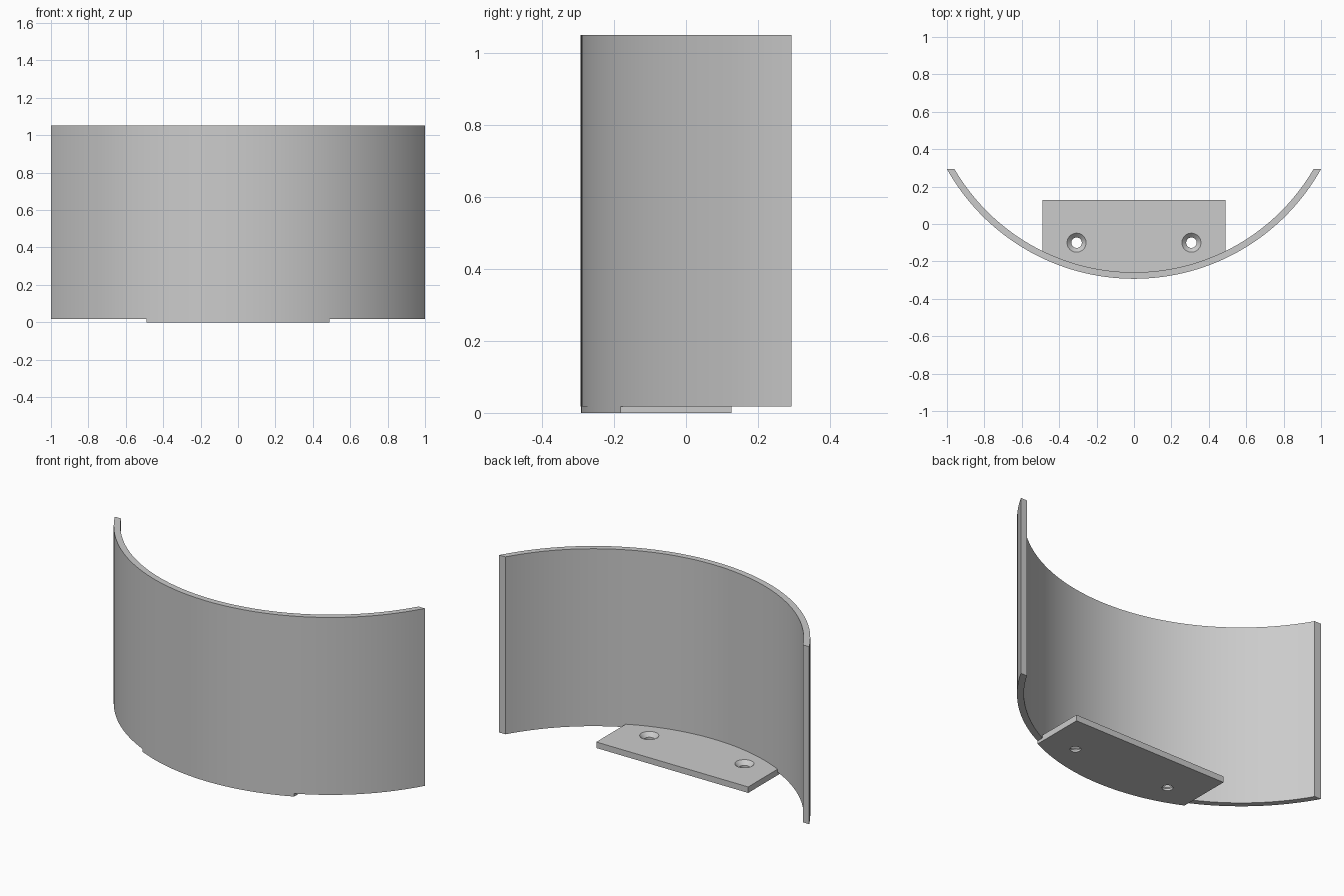
import bpy, bmesh, math

if "Cube" in bpy.data.objects:
    bpy.data.objects.remove(bpy.data.objects["Cube"])

R_OUT, R_IN = 1.146, 1.111      # curved wall radii
CY = 0.853                      # arc centre on y
BACK = 0.293                    # y of the wall ends
SEGS = 64

grey = bpy.data.materials.new("light grey")
grey.diffuse_color = (0.6, 0.6, 0.6, 1)
grey.use_nodes = True
grey.node_tree.nodes["Principled BSDF"].inputs["Base Color"].default_value = grey.diffuse_color


def arc(r, half_angle, n=SEGS):
    """Points along the front arc from -x to +x."""
    angles = [half_angle * (2 * i / n - 1) for i in range(n + 1)]
    return [(r * math.sin(a), CY - r * math.cos(a)) for a in angles]


def finish(name, bm):
    bmesh.ops.recalc_face_normals(bm, faces=bm.faces)
    mesh = bpy.data.meshes.new(name)
    bm.to_mesh(mesh)
    bm.free()
    mesh.materials.append(grey)
    obj = bpy.data.objects.new(name, mesh)
    bpy.context.collection.objects.link(obj)
    return obj


def extrude_profile(name, points, z0, z1):
    bm = bmesh.new()
    face = bm.faces.new([bm.verts.new((x, y, z0)) for x, y in points])
    top = bmesh.ops.extrude_face_region(bm, geom=[face])["geom"]
    bmesh.ops.translate(bm, vec=(0, 0, z1 - z0),
                        verts=[v for v in top if isinstance(v, bmesh.types.BMVert)])
    return finish(name, bm)


def lathe(name, profile, x, y, n=32):
    """Closed solid of revolution from (radius, z) rings."""
    bm = bmesh.new()
    rings = [[bm.verts.new((x + r * math.cos(math.tau * i / n),
                            y + r * math.sin(math.tau * i / n), z)) for i in range(n)]
             for r, z in profile]
    for a, b in zip(rings, rings[1:]):
        for i in range(n):
            j = (i + 1) % n
            bm.faces.new((a[i], a[j], b[j], b[i]))
    bm.faces.new(rings[0])
    bm.faces.new(rings[-1])
    return finish(name, bm)


def smooth(obj):
    bpy.ops.object.select_all(action='DESELECT')
    obj.select_set(True)
    bpy.context.view_layer.objects.active = obj
    bpy.ops.object.shade_smooth_by_angle(angle=math.radians(30))


# Curved wall, its ends cut flat along the back
end = CY - BACK
outer = arc(R_OUT, math.acos(end / R_OUT))
inner = arc(R_IN, math.acos(end / R_IN))
wall = extrude_profile("curved_wall", outer + inner[::-1], 0.0175, 1.052)

# Mounting plate, its front edge following the wall
r = R_OUT - 0.0008
front = arc(r, math.asin(0.49 / r), 32)
plate = extrude_profile("mounting_plate", front + [(0.49, 0.127), (-0.49, 0.127)], 0, 0.035)

# Countersunk screw holes
for side in (-1, 1):
    cutter = lathe("screw_hole_cutter",
                   [(0.028, -0.02), (0.028, 0.012), (0.051, 0.035), (0.051, 0.06)],
                   side * 0.307, -0.1)
    cutter.hide_render = True
    mod = plate.modifiers.new("screw_hole", 'BOOLEAN')
    mod.operation = 'DIFFERENCE'
    mod.solver = 'EXACT'
    mod.object = cutter
    bpy.context.view_layer.objects.active = plate
    bpy.ops.object.modifier_apply(modifier=mod.name)
    bpy.data.objects.remove(cutter)

smooth(wall)
smooth(plate)
